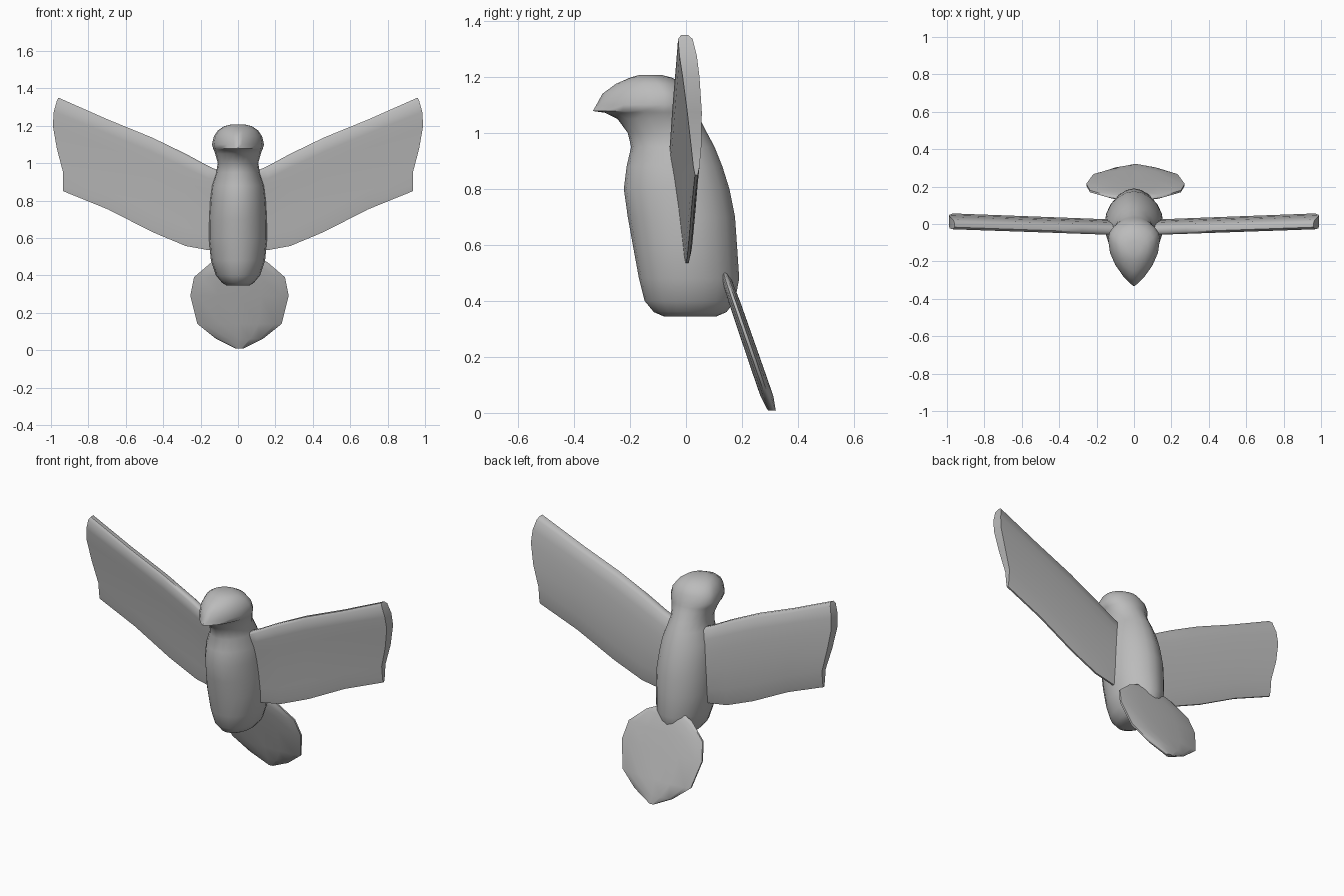
import bpy, bmesh
from math import sin, cos, tau, radians

cube = bpy.data.objects.get("Cube")
if cube:
    bpy.data.objects.remove(cube)

GREY = (0.5, 0.5, 0.5, 1)
mat = bpy.data.materials.new("plain grey")
mat.use_nodes = True
mat.diffuse_color = GREY
mat.node_tree.nodes["Principled BSDF"].inputs["Base Color"].default_value = GREY


def loft(name, rings, strip_caps=False, angle=50):
    """Skin a list of closed rings into one smooth shaded object."""
    bm = bmesh.new()
    rows = [[bm.verts.new(p) for p in ring] for ring in rings]
    n = len(rows[0])
    for a, b in zip(rows, rows[1:]):
        for i in range(n):
            j = (i + 1) % n
            bm.faces.new((a[i], a[j], b[j], b[i]))
    for row in (rows[0], rows[-1]):
        if strip_caps:
            for i in range(n // 2 - 1):
                bm.faces.new((row[i], row[i + 1], row[n - 2 - i], row[n - 1 - i]))
        else:
            bm.faces.new(row)
    bmesh.ops.recalc_face_normals(bm, faces=bm.faces)
    mesh = bpy.data.meshes.new(name)
    bm.to_mesh(mesh)
    bm.free()
    mesh.materials.append(mat)
    obj = bpy.data.objects.new(name, mesh)
    bpy.context.collection.objects.link(obj)
    bpy.ops.object.select_all(action='DESELECT')
    obj.select_set(True)
    bpy.context.view_layer.objects.active = obj
    bpy.ops.object.shade_smooth_by_angle(angle=radians(angle))
    return obj


def section(z, front, back, mid, half, point):
    """Horizontal ring; a higher point value pinches the front."""
    ring = []
    for k in range(20):
        a = tau * k / 20
        s, c = sin(a), cos(a)
        p = point if c > 0 else 1.1
        x = half * abs(s) ** p * (1 if s > 0 else -1)
        y = mid + (front - mid) * c if c > 0 else mid - (back - mid) * c
        ring.append((x, y, z))
    return ring


# Body, head and hooked beak: z, front y, back y, widest y, half width, pinch
BODY = [
    (0.345, -0.08, 0.11, 0.01, 0.06, 1),
    (0.36, -0.115, 0.145, 0.01, 0.085, 1),
    (0.40, -0.148, 0.175, 0.01, 0.118, 1),
    (0.48, -0.168, 0.19, 0.01, 0.145, 1),
    (0.60, -0.19, 0.182, 0.0, 0.157, 1),
    (0.70, -0.208, 0.175, 0.0, 0.156, 1),
    (0.80, -0.222, 0.155, -0.02, 0.15, 1),
    (0.88, -0.212, 0.13, -0.03, 0.14, 1),
    (0.95, -0.196, 0.102, -0.04, 0.117, 1),
    (1.00, -0.208, 0.075, -0.06, 0.108, 1.1),
    (1.05, -0.245, 0.05, -0.08, 0.122, 1.3),
    (1.072, -0.29, 0.04, -0.08, 0.13, 1.6),
    (1.078, -0.333, 0.038, -0.08, 0.133, 1.7),
    (1.10, -0.32, 0.03, -0.08, 0.139, 1.6),
    (1.14, -0.298, 0.015, -0.08, 0.13, 1.4),
    (1.175, -0.25, -0.01, -0.1, 0.108, 1.2),
    (1.197, -0.20, -0.05, -0.12, 0.075, 1),
    (1.207, -0.165, -0.09, -0.13, 0.035, 1),
]
loft("body_and_head", [section(*row) for row in BODY])

# Wings: span stations give x, leading z, trailing z
SPAN = [(0.05, 0.935, 0.53), (0.16, 0.985, 0.535), (0.28, 1.05, 0.557),
        (0.46, 1.137, 0.632), (0.70, 1.235, 0.752), (0.96, 1.35, 0.85)]
# Chord stations: fraction, half thickness, tip x offset
CHORD = [(0, 0.012, 0), (0.03, 0.026, 0.008), (0.15, 0.031, 0.025), (0.3, 0.03, 0.03),
         (0.55, 0.026, 0.008), (0.8, 0.018, -0.025), (0.94, 0.011, -0.025), (1, 0.005, -0.025)]


def wing_ring(side, x, lead, trail):
    t = (x - 0.05) / 0.91
    front, rear = [], []
    for u, thick, tip in CHORD:
        px = side * (x + tip * t ** 4)
        y = -0.037 + 0.032 * t + u * (0.037 + 0.005 * t) + 0.05 * u * (1 - u)
        z = lead + (trail - lead) * u
        front.append((px, y - thick, z))
        rear.append((px, y + thick, z))
    return front + rear[::-1]


for side, label in ((1, "left_wing"), (-1, "right_wing")):
    loft(label, [wing_ring(side, *s) for s in SPAN], strip_caps=True)

# Fan tail: z, half width, half thickness
TAIL = [(0.508, 0.07, 0.012), (0.47, 0.15, 0.018), (0.39, 0.243, 0.021),
        (0.29, 0.263, 0.022), (0.14, 0.225, 0.023), (0.06, 0.125, 0.023),
        (0.008, 0.02, 0.014)]


def tail_ring(z, half, thick):
    y = 0.137 + (0.5 - z) * 0.345
    across = (-1, -0.85, -0.45, 0, 0.45, 0.85, 1)
    edge = [(0.008 + half * k, thick * (1 - 0.75 * k ** 4)) for k in across]
    return ([(x, y - d, z) for x, d in edge]
            + [(x, y + d, z) for x, d in reversed(edge)])


loft("tail", [tail_ring(*row) for row in TAIL], strip_caps=True)
